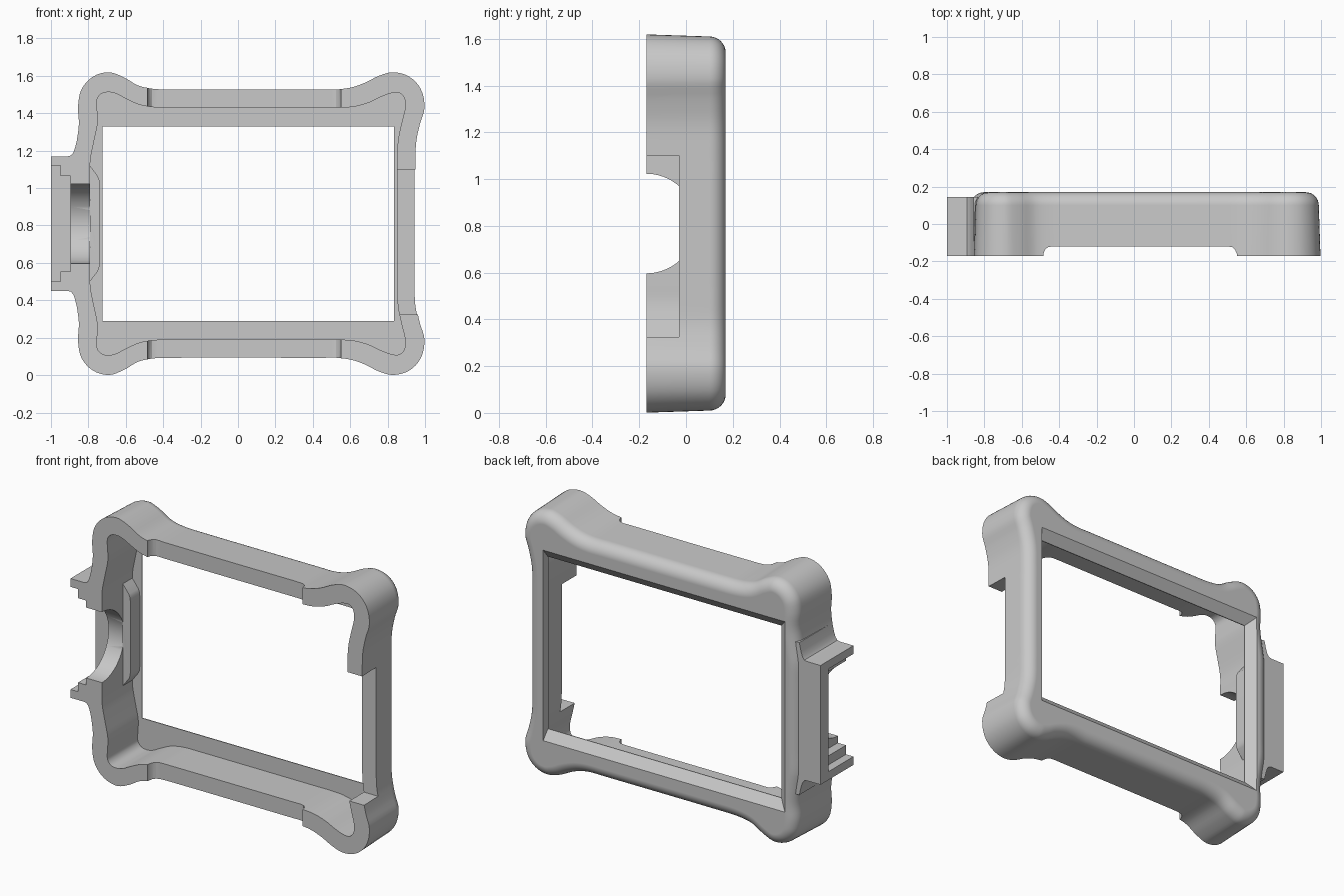
import bpy, bmesh, math
from mathutils import Vector

if "Cube" in bpy.data.objects:
    bpy.data.objects.remove(bpy.data.objects["Cube"], do_unlink=True)

MID = 0.81  # height of the symmetry plane

grey = bpy.data.materials.new("matte_grey")
grey.use_nodes = True
grey.diffuse_color = (0.58, 0.58, 0.58, 1)
grey.node_tree.nodes["Principled BSDF"].inputs["Base Color"].default_value = (0.58, 0.58, 0.58, 1)


def loft(name, rings):
    """Closed solid through rings of equal length, facing outwards."""
    bm = bmesh.new()
    loops = [[bm.verts.new(p) for p in ring] for ring in rings]
    n = len(loops[0])
    for a, b in zip(loops, loops[1:]):
        for i in range(n):
            j = (i + 1) % n
            bm.faces.new((a[i], a[j], b[j], b[i]))
    bm.faces.new(loops[0][::-1])
    bm.faces.new(loops[-1])
    bm.normal_update()
    if bm.calc_volume(signed=True) < 0:
        bmesh.ops.reverse_faces(bm, faces=bm.faces[:])
    mesh = bpy.data.meshes.new(name)
    bm.to_mesh(mesh)
    bm.free()
    mesh.materials.append(grey)
    obj = bpy.data.objects.new(name, mesh)
    bpy.context.collection.objects.link(obj)
    return obj


def at_depth(pts, y):
    return [(x, y, z) for x, z in pts]


def box(name, x, y, z):
    pts = [(x[0], z[0]), (x[1], z[0]), (x[1], z[1]), (x[0], z[1])]
    return loft(name, [at_depth(pts, y[0]), at_depth(pts, y[1])])


def mirror_half(half):
    return half + [(x, 2 * MID - z) for x, z in reversed(half)]


def smooth_loop(pts, steps=4):
    """Closed smooth curve whose tangents scale with each span, so it never folds."""
    p = [Vector(q) for q in pts]
    out = []
    for i in range(len(p)):
        a, b, c, d = (p[(i + k) % len(p)] for k in (-1, 0, 1, 2))
        span = (c - b).length
        start, end = (c - a).normalized() * span, (d - b).normalized() * span
        for s in range(steps):
            t = s / steps
            h = t * t * (3 - 2 * t)
            out.append(b * (1 - h) + c * h + start * (t * (1 - t) ** 2) - end * (t * t * (1 - t)))
    return out


def inset(pts, dist):
    """Move a counter-clockwise loop inwards."""
    out = []
    for i, p in enumerate(pts):
        t = (pts[(i + 1) % len(pts)] - pts[i - 1]).normalized()
        out.append(p + Vector((-t.y, t.x)) * dist)
    return out


def combine(target, tool, operation):
    """Apply a boolean; keep the part as it was if nothing would remain."""
    before = target.data.copy()
    mod = target.modifiers.new(tool.name, "BOOLEAN")
    mod.object, mod.operation, mod.solver = tool, operation, "EXACT"
    bpy.context.view_layer.objects.active = target
    bpy.context.view_layer.update()
    bpy.ops.object.modifier_apply(modifier=mod.name)
    if len(target.data.polygons) < 50:
        target.data = before
    bpy.data.objects.remove(tool, do_unlink=True)


# Outer shell: lobed corners, slight draft and a rounded back edge
outer_half = [(.95, 1.02), (.95, 1.12), (.953, 1.24), (.973, 1.34), (.998, 1.43),
              (.978, 1.53), (.915, 1.597), (.83, 1.62), (.755, 1.602), (.68, 1.565),
              (.61, 1.54), (.54, 1.53), (.45, 1.53), (-.38, 1.53), (-.47, 1.535),
              (-.535, 1.55), (-.61, 1.593), (-.69, 1.62), (-.775, 1.597), (-.837, 1.53),
              (-.856, 1.44), (-.852, 1.34), (-.865, 1.24), (-.88, 1.14), (-.88, 1.02)]
outline = smooth_loop(mirror_half(outer_half))
rings = [at_depth(outline, -.2)]
for k in range(9):
    a = math.pi / 2 * k / 8
    rings.append(at_depth(inset(outline, .01 + .07 * (1 - math.cos(a))), .10 + .07 * math.sin(a)))
frame = loft("case_frame", rings)

# Side bracket that flares out of the wall, then one flat front
flare = mirror_half([(-.80, 1.27), (-.858, 1.27), (-.87, 1.22), (-.88, 1.19),
                     (-.893, 1.174), (-.91, 1.17), (-1, 1.17)])
combine(frame, loft("bracket", [at_depth(flare, -.22), at_depth(flare, .145)]), "UNION")
combine(frame, box("front_trim", (-1.5, 1.5), (-.6, -.17), (-.5, 2.2)), "DIFFERENCE")

# Pocket
pocket_half = [(.85, 1.02), (.85, 1.12), (.855, 1.25), (.875, 1.35), (.894, 1.43),
               (.89, 1.48), (.865, 1.508), (.83, 1.51), (.77, 1.49), (.70, 1.457),
               (.62, 1.435), (.54, 1.43), (.45, 1.43), (-.36, 1.43), (-.45, 1.432),
               (-.53, 1.447), (-.6, 1.478), (-.65, 1.504), (-.69, 1.513), (-.73, 1.505),
               (-.753, 1.475), (-.753, 1.42), (-.75, 1.35), (-.77, 1.25), (-.789, 1.15),
               (-.79, 1.07), (-.79, .99)]
pocket = smooth_loop(mirror_half(pocket_half))
combine(frame, loft("pocket", [at_depth(pocket, -.3), at_depth(pocket, .12)]), "DIFFERENCE")


# Window with a bevelled back edge on three sides
def window(grow):
    return [(-.725 - grow, .29 - grow), (.835, .29 - grow),
            (.835, 1.33 + grow), (-.725 - grow, 1.33 + grow)]


combine(frame, loft("window", [at_depth(window(0), .05), at_depth(window(0), .125),
                               at_depth(window(.11), .215)]), "DIFFERENCE")

# Shallow front notch across the top and bottom walls
notch = [(-.485, -.3), (-.485, -.16), (-.475, -.137), (-.46, -.124), (-.435, -.12),
         (.5, -.12), (.525, -.124), (.54, -.137), (.55, -.16), (.55, -.3)]
combine(frame, loft("notch", [[(x, y, z) for x, y in notch] for z in (-.2, 1.9)]), "DIFFERENCE")

# Deep notch in the plain side, stepped slots in the bracket
for name, x, y, z in (("side_notch", (.7, 1.2), (-.3, -.03), (.325, 1.10)),
                      ("outer_slot", (-1.1, -.95), (-.3, .07), (.5, 1.12)),
                      ("inner_slot", (-1.2, -.895), (-.31, .07), (.555, 1.065))):
    combine(frame, box(name, x, y, z), "DIFFERENCE")

# Round port through the bracket wall
circle = [(-.17 + .213 * math.cos(2 * math.pi * (k + .5) / 64),
           MID + .213 * math.sin(2 * math.pi * (k + .5) / 64)) for k in range(64)]
combine(frame, loft("port", [[(x, y, z) for y, z in circle] for x in (-1.15, -.76)]), "DIFFERENCE")

# Low pad behind the port
pad = mirror_half([(-.792, 1.12), (-.775, 1.098), (-.75, 1.065), (-.742, 1.045), (-.74, 1.02)])
combine(frame, loft("pad", [at_depth(pad, .03), at_depth(pad, .13)]), "UNION")

# Smooth curves, crisp edges
bpy.ops.object.select_all(action="DESELECT")
frame.select_set(True)
bpy.context.view_layer.objects.active = frame
bpy.ops.object.shade_smooth_by_angle(angle=math.radians(30))
weighted = frame.modifiers.new("even_shading", "WEIGHTED_NORMAL")
weighted.keep_sharp = True
